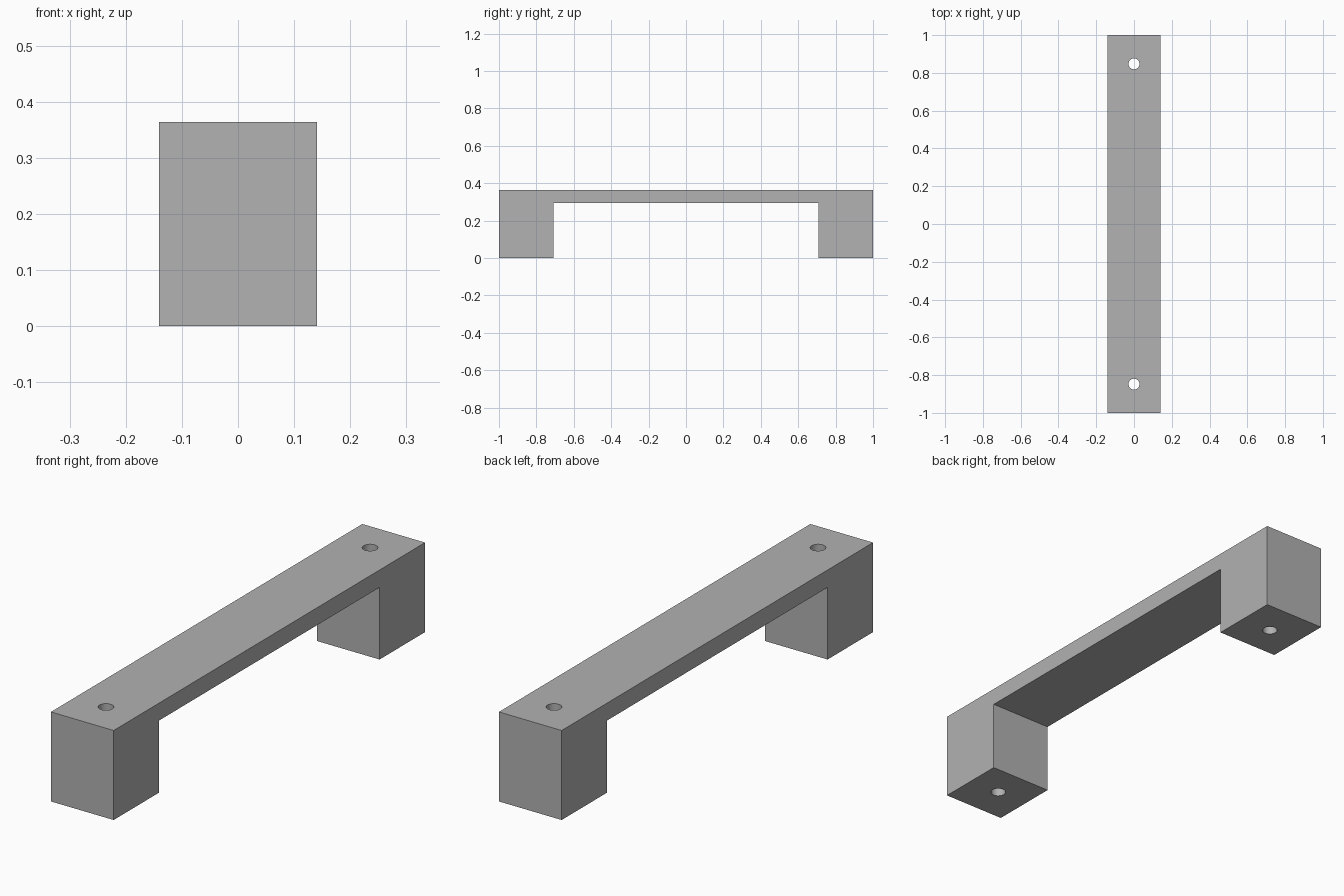
import bpy
import bmesh

WIDTH = 0.282
HEIGHT = 0.364
UNDERSIDE = 0.293
LEG_INNER = 0.708
HOLE_Y = 0.848
HOLE_RADIUS = 0.029

cube = bpy.data.objects.get("Cube")
if cube:
    bpy.data.objects.remove(cube, do_unlink=True)

grey = bpy.data.materials.new("light_grey")
grey.use_nodes = True
colour = (0.445, 0.445, 0.445, 1)
grey.diffuse_color = colour
grey.node_tree.nodes["Principled BSDF"].inputs["Base Color"].default_value = colour

# Handle: one bridge-shaped side profile extruded across its width
profile = [(-1, 0), (-LEG_INNER, 0), (-LEG_INNER, UNDERSIDE), (LEG_INNER, UNDERSIDE),
           (LEG_INNER, 0), (1, 0), (1, HEIGHT), (-1, HEIGHT)]
bm = bmesh.new()
face = bm.faces.new([bm.verts.new((-WIDTH / 2, y, z)) for y, z in profile])
extruded = bmesh.ops.extrude_face_region(bm, geom=[face])
verts = [v for v in extruded["geom"] if isinstance(v, bmesh.types.BMVert)]
bmesh.ops.translate(bm, verts=verts, vec=(WIDTH, 0, 0))
bmesh.ops.recalc_face_normals(bm, faces=bm.faces[:])
mesh = bpy.data.meshes.new("handle")
bm.to_mesh(mesh)
bm.free()
mesh.materials.append(grey)
handle = bpy.data.objects.new("handle", mesh)
bpy.context.collection.objects.link(handle)

# Screw holes: bored vertically through both legs
for side, name in ((-1, "front"), (1, "back")):
    bpy.ops.mesh.primitive_cylinder_add(vertices=48, radius=HOLE_RADIUS, depth=1,
                                        location=(0, side * HOLE_Y, HEIGHT / 2))
    cutter = bpy.context.object
    cutter.name = name + "_hole_cutter"
    cutter.hide_render = True
    cutter.data.materials.append(grey)
    bore = handle.modifiers.new(name + "_screw_hole", "BOOLEAN")
    bore.operation = "DIFFERENCE"
    bore.solver = "EXACT"
    bore.object = cutter
    bpy.context.view_layer.objects.active = handle
    bpy.ops.object.modifier_apply(modifier=bore.name)
    bpy.data.objects.remove(cutter, do_unlink=True)

# Smooth hole walls, crisp block edges
bpy.ops.object.select_all(action="DESELECT")
handle.select_set(True)
bpy.context.view_layer.objects.active = handle
bpy.ops.object.shade_smooth_by_angle()
